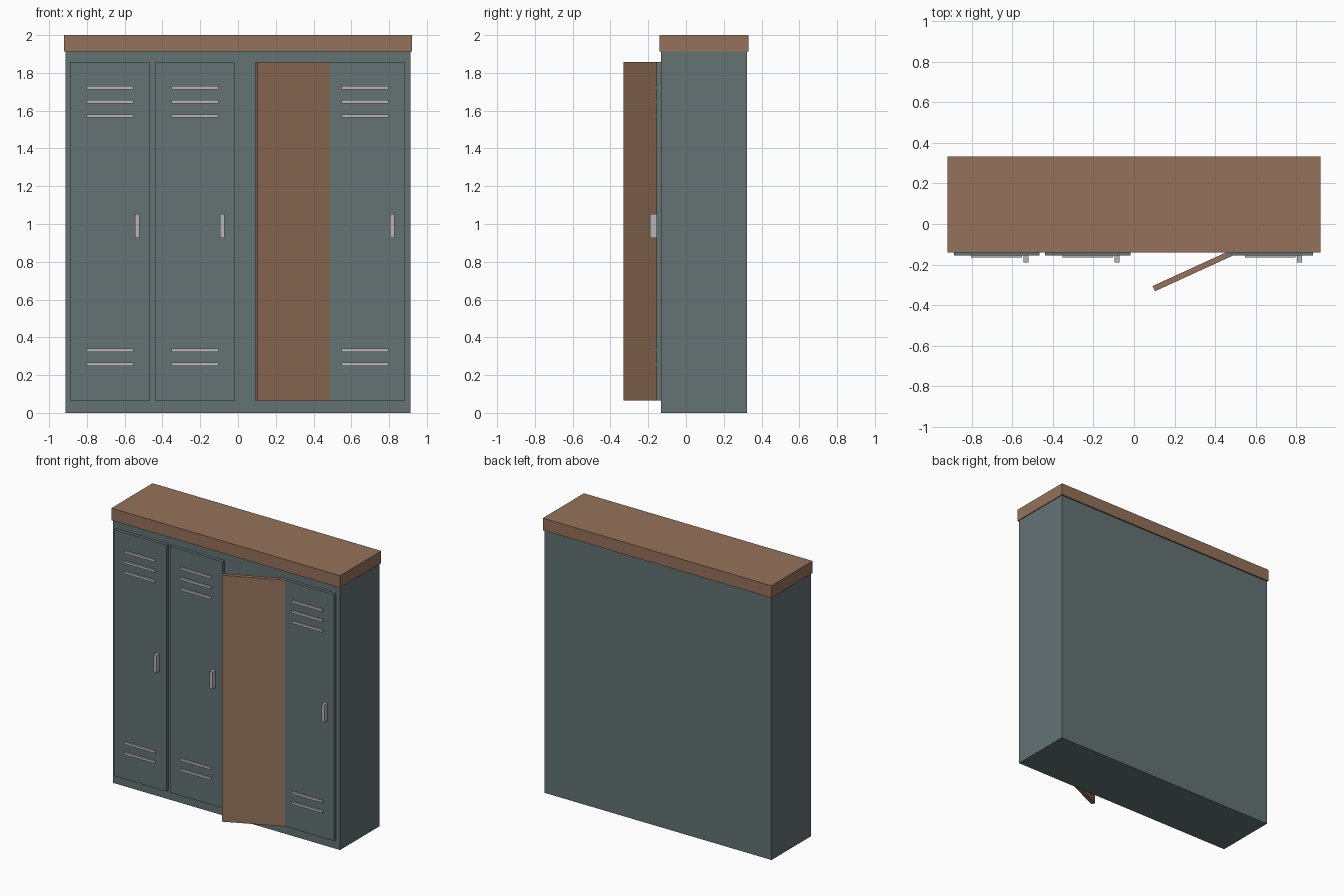
import bpy
import math
from mathutils import Matrix, Vector

cube = bpy.data.objects.get("Cube")
if cube:
    bpy.data.objects.remove(cube, do_unlink=True)


def material(name, rgb):
    mat = bpy.data.materials.new(name)
    mat.use_nodes = True
    mat.diffuse_color = (*rgb, 1)
    mat.node_tree.nodes["Principled BSDF"].inputs["Base Color"].default_value = (*rgb, 1)
    return mat


STEEL = material("blue grey steel", (0.13, 0.17, 0.175))
WOOD = material("brown wood", (0.30, 0.168, 0.105))
METAL = material("light metal", (0.48, 0.455, 0.465))


def box(name, low, high, mat):
    """Box between two opposite corners."""
    low, high = Vector(low), Vector(high)
    bpy.ops.mesh.primitive_cube_add(size=1)
    obj = bpy.context.object
    obj.name = name
    obj.data.transform(Matrix.Translation((low + high) / 2) @ Matrix.Diagonal((*(high - low), 1)))
    obj.data.materials.append(mat)
    return obj


# Cabinet and overhanging top
box("cabinet_body", (-0.914, -0.132, 0), (0.914, 0.322, 1.912), STEEL)
box("wooden_top", (-0.92, -0.141, 1.912), (0.92, 0.332, 2), WOOD)

DOOR_LOW, DOOR_HIGH = 0.066, 1.858
DOOR_WIDTH, DOOR_FRONT = 0.422, -0.156

# Closed doors, each with vent slats and a handle
for label, x in (("right", -0.678), ("middle", -0.228), ("left", 0.672)):
    half = DOOR_WIDTH / 2
    box(f"{label}_door", (x - half, DOOR_FRONT, DOOR_LOW), (x + half, -0.125, DOOR_HIGH), STEEL)
    for i, z in enumerate((0.257, 0.332, 1.572, 1.647, 1.722)):
        box(f"{label}_vent_slat_{i + 1}", (x - 0.125, -0.165, z - 0.009),
            (x + 0.125, -0.15, z + 0.009), METAL)
    box(f"{label}_handle", (x + 0.133, -0.191, 0.927), (x + 0.157, -0.15, 1.053), METAL)

# Open door, swung out on its hinge
door = box("open_door", (-DOOR_WIDTH, 0, DOOR_LOW), (0, 0.028, DOOR_HIGH), WOOD)
door.location = (0.487, DOOR_FRONT, 0)
door.rotation_euler.z = math.radians(24.6)
